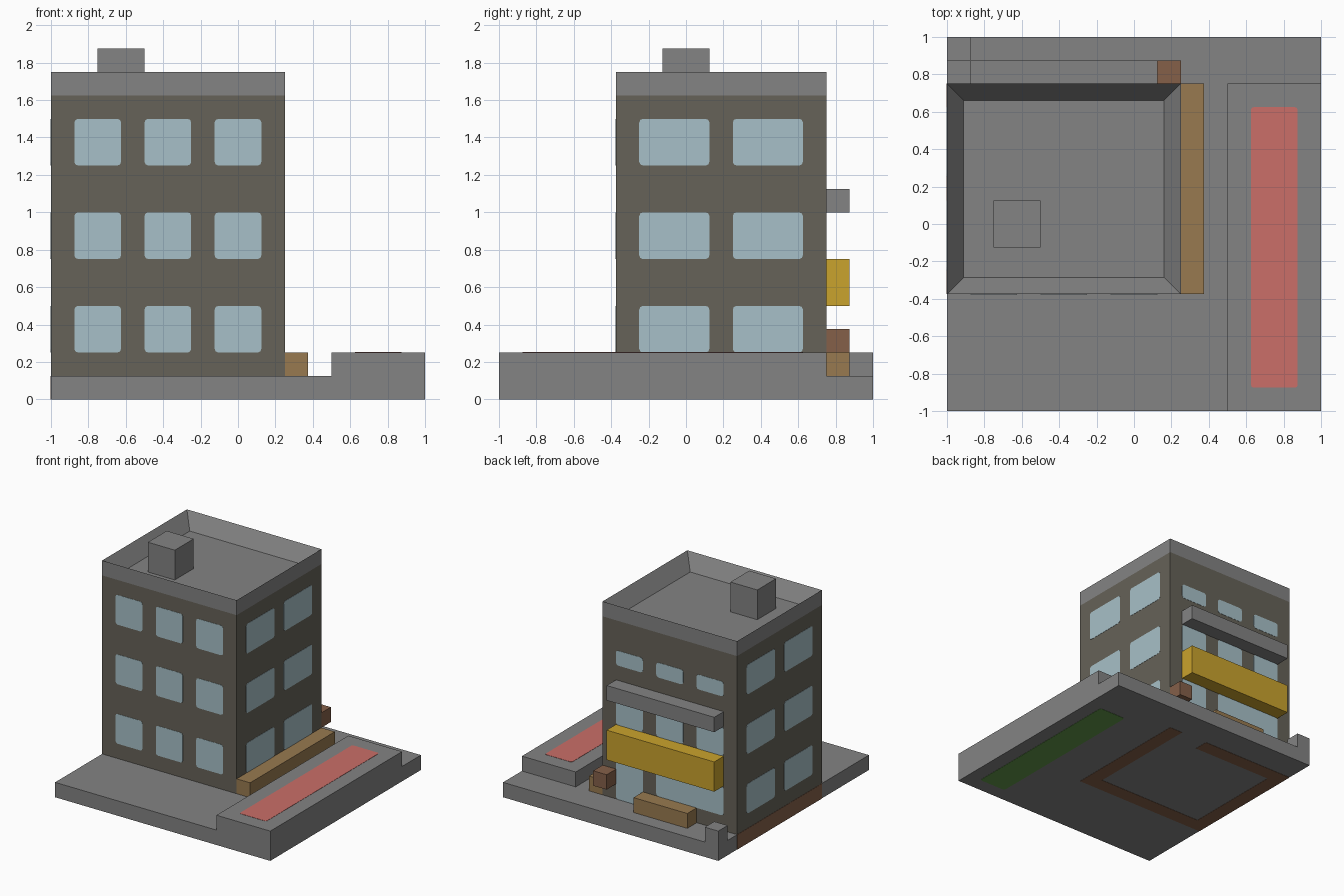
import bpy, bmesh
from mathutils import Vector

cube = bpy.data.objects.get("Cube")
if cube:
    bpy.data.objects.remove(cube, do_unlink=True)


def material(name, rgb):
    """Flat material from an 8-bit colour, stored as linear values."""
    lin = [((c / 255 + 0.055) / 1.055) ** 2.4 for c in rgb] + [1.0]
    mat = bpy.data.materials.new(name)
    mat.use_nodes = True
    mat.diffuse_color = lin
    mat.node_tree.nodes["Principled BSDF"].inputs["Base Color"].default_value = lin
    return mat


concrete = material("concrete_grey", (131, 131, 131))
wall = material("wall_taupe", (102, 98, 88))
glass = material("window_blue", (167, 192, 200))
yellow = material("sign_yellow", (202, 163, 45))
tan = material("bench_tan", (152, 122, 80))
brown = material("foundation_brown", (133, 96, 73))
red = material("paving_red", (203, 110, 104))
green = material("underside_green", (98, 153, 74))


def box_mesh(lo, hi):
    bm = bmesh.new()
    bmesh.ops.create_cube(bm, size=1)
    lo, hi = Vector(lo), Vector(hi)
    for v in bm.verts:
        v.co = (lo + hi) / 2 + v.co * (hi - lo)
    return bm


def finish(bm, name, *mats):
    mesh = bpy.data.meshes.new(name)
    bm.to_mesh(mesh)
    bm.free()
    for m in mats:
        mesh.materials.append(m)
    obj = bpy.data.objects.new(name, mesh)
    bpy.context.collection.objects.link(obj)
    return obj


def box(name, x, y, z, mat):
    return finish(box_mesh((x[0], y[0], z[0]), (x[1], y[1], z[1])), name, mat)


def plate(name, axis, at, u, v, mat, radius=0.0):
    """Thin plate on a plane across the axis, with optional rounded corners."""
    t = 0.002
    spans = [u, v]
    spans.insert(axis, (at - t, at + t))
    bm = box_mesh([s[0] for s in spans], [s[1] for s in spans])
    if radius:
        edges = [e for e in bm.edges
                 if abs(e.verts[0].co[axis] - e.verts[1].co[axis]) > t]
        bmesh.ops.bevel(bm, geom=edges, offset=radius, segments=2,
                        profile=0.5, affect='EDGES')
    return finish(bm, name, mat)


# Ground slab, raised pavement and corner post
box("ground_slab", (-1, 1), (-1, 1), (0, 0.125), concrete)
box("raised_pavement", (0.5, 1), (-1, 0.75), (0.125, 0.25), concrete)
box("corner_post", (-1, -0.875), (0.875, 1), (0.125, 0.25), concrete)
plate("red_paving", 2, 0.25, (0.625, 0.875), (-0.875, 0.625), red, 0.015)

# Tower: walls with a grey parapet band and a sunken roof
X, Y = (-1, 0.25), (-0.375, 0.75)
bm = box_mesh((X[0], Y[0], 0.125), (X[1], Y[1], 1.75))
bmesh.ops.bisect_plane(bm, geom=bm.verts[:] + bm.edges[:] + bm.faces[:],
                       plane_co=(0, 0, 1.625), plane_no=(0, 0, 1))
top = [f for f in bm.faces if f.normal.z > 0.9]
bmesh.ops.inset_individual(bm, faces=top, thickness=0.125, depth=-0.125)
for f in bm.faces:
    f.material_index = 1 if f.calc_center_median().z > 1.62 else 0
finish(bm, "tower", wall, concrete)
box("roof_hut", (-0.75, -0.5), (-0.125, 0.125), (1.625, 1.875), concrete)

# Windows
R = 0.02
columns = [(-0.875, -0.625), (-0.5, -0.25), (-0.125, 0.125)]
side_columns = [(-0.25, 0.125), (0.25, 0.625)]
for floor in range(3):
    z = (0.25 + floor / 2, 0.5 + floor / 2)
    for c in columns:
        plate("front_window", 1, Y[0], c, z, glass, R)
        if floor:
            back_z = z if floor == 1 else (1.25, 1.375)
            plate("back_window", 1, Y[1], c, back_z, glass, R)
    for c in side_columns:
        plate("left_window", 0, X[1], c, z, glass, R)
        plate("right_window", 0, X[0], c, z, glass, R)

# Shop front on the back
plate("shop_window", 1, Y[1], (-0.875, -0.25), (0.25, 0.5), glass, R)
plate("shop_door", 1, Y[1], (-0.125, 0.125), (0.125, 0.5), glass, R)
D = (0.75, 0.875)
box("shop_sign", (-0.875, 0.125), D, (0.5, 0.75), yellow)
box("canopy_ledge", (-0.875, 0.125), D, (1, 1.125), concrete)
box("wall_box", (0.125, 0.25), D, (0.25, 0.375), brown)
box("shop_bench", (-0.625, -0.125), D, (0.125, 0.25), tan)
box("side_bench", (0.25, 0.375), Y, (0.125, 0.25), tan)

# Foundation showing on the slab's side and underside
plate("foundation_side", 0, X[0], Y, (0, 0.125), brown)
strips = [((-1, -0.875), Y), ((0.125, 0.25), Y),
          ((-0.875, 0.125), (-0.375, -0.25)),
          ((-0.875, -0.125), (0.625, 0.75))]
for u, v in strips:
    plate("foundation_strip", 2, 0, u, v, brown)
plate("green_strip", 2, 0, (0.625, 0.875), (-0.875, 0.625), green, 0.015)
